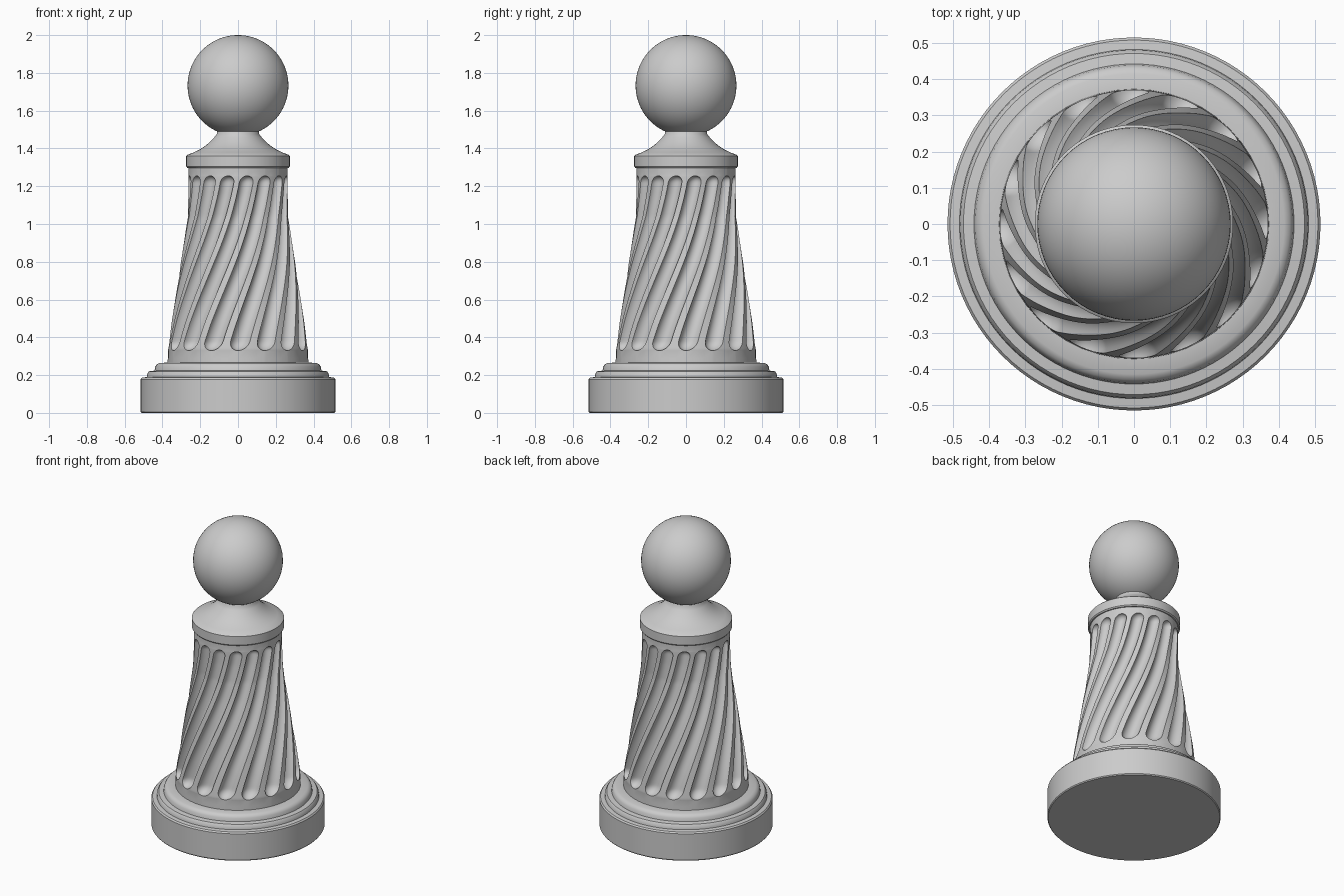
import bpy, bmesh, math

if "Cube" in bpy.data.objects:
    bpy.data.objects.remove(bpy.data.objects["Cube"])

N_FLUTES = 16
PITCH = 2 * math.pi / N_FLUTES


def finish(name, bm, angle=35):
    bmesh.ops.recalc_face_normals(bm, faces=bm.faces)
    mesh = bpy.data.meshes.new(name)
    bm.to_mesh(mesh)
    bm.free()
    obj = bpy.data.objects.new(name, mesh)
    bpy.context.collection.objects.link(obj)
    bpy.ops.object.select_all(action='DESELECT')
    obj.select_set(True)
    bpy.context.view_layer.objects.active = obj
    bpy.ops.object.shade_smooth_by_angle(angle=math.radians(angle))
    return obj


def skin(name, rings, angle=35):
    """Join rings of points into a closed, capped surface."""
    bm = bmesh.new()
    rows = [[bm.verts.new(p) for p in ring] for ring in rings]
    n = len(rows[0])
    for a, b in zip(rows, rows[1:]):
        for i in range(n):
            j = (i + 1) % n
            bm.faces.new((a[i], a[j], b[j], b[i]))
    bm.faces.new(rows[0][::-1])
    bm.faces.new(rows[-1])
    return finish(name, bm, angle)


def lathe(name, profile, seg=96):
    return skin(name, [[(r * math.cos(2 * math.pi * i / seg),
                         r * math.sin(2 * math.pi * i / seg), z)
                        for i in range(seg)] for r, z in profile])


# Stepped round base
lathe("base", [(0.51, 0), (0.515, 0.006), (0.515, 0.178), (0.508, 0.187),
               (0.482, 0.19), (0.48, 0.208), (0.471, 0.22),
               (0.442, 0.224), (0.438, 0.245), (0.43, 0.257), (0.415, 0.265),
               (0.36, 0.266)])

# Collar ring and flared neck under the ball
lathe("collar", [(0.25, 1.295), (0.268, 1.297), (0.274, 1.304), (0.274, 1.36),
                 (0.268, 1.366), (0.235, 1.379), (0.2, 1.396), (0.17, 1.416),
                 (0.145, 1.438), (0.125, 1.46), (0.113, 1.475), (0.108, 1.5)])

# Ball finial
bm = bmesh.new()
bmesh.ops.create_uvsphere(bm, u_segments=64, v_segments=40, radius=0.267)
bmesh.ops.translate(bm, verts=bm.verts, vec=(0, 0, 1.733))
finish("ball", bm)

# Tapered shaft with twisted, round-ended flutes
TAPER = [(0.25, 0.373), (0.34, 0.370), (0.48, 0.351), (0.62, 0.329),
         (0.78, 0.305), (0.92, 0.283), (1.04, 0.267), (1.15, 0.263),
         (1.31, 0.262)]
Z0, Z1, TWIST = 0.33, 1.255, math.radians(56)


def radius(z):
    for (za, ra), (zb, rb) in zip(TAPER, TAPER[1:]):
        if z <= zb:
            return ra + (rb - ra) * (z - za) / (zb - za)
    return TAPER[-1][1]


def shaft_ring(z):
    r = radius(z)
    t = min(max((z - Z0) / (Z1 - Z0), 0), 1)
    turn = TWIST * (0.6 * t + 0.4 * t * t * (3 - 2 * t))
    half = 0.36 * PITCH * r                      # flute half width
    d = max(0, min(z - Z0, Z1 - z))
    s = math.sqrt(max(0, 1 - (1 - min(d / half, 1)) ** 2))
    w = 0.36 * max(s, 0.05)
    depth = 0.92 * half * s
    pts = []
    for k in range(N_FLUTES):
        mid = -math.pi / 2 + turn + k * PITCH
        for i in range(13):                      # hollow part
            c = -math.cos(math.pi * i / 12)
            rr = r - depth * math.sqrt(max(0, 1 - c * c))
            a = mid + c * w * PITCH
            pts.append((rr * math.cos(a), rr * math.sin(a), z))
        for f in (0.33, 0.67):                   # ridge between flutes
            a = mid + (w + f * (1 - 2 * w)) * PITCH
            pts.append((r * math.cos(a), r * math.sin(a), z))
    return pts


END = 0.05
heights = [0.25, 0.29]
heights += [Z0 + END * (i / 10) ** 2 for i in range(11)]
heights += [Z0 + END + (Z1 - Z0 - 2 * END) * i / 60 for i in range(1, 60)]
heights += [Z1 - END * (i / 10) ** 2 for i in range(10, -1, -1)]
heights += [1.28, 1.31]
skin("fluted_shaft", [shaft_ring(z) for z in heights], 40)
